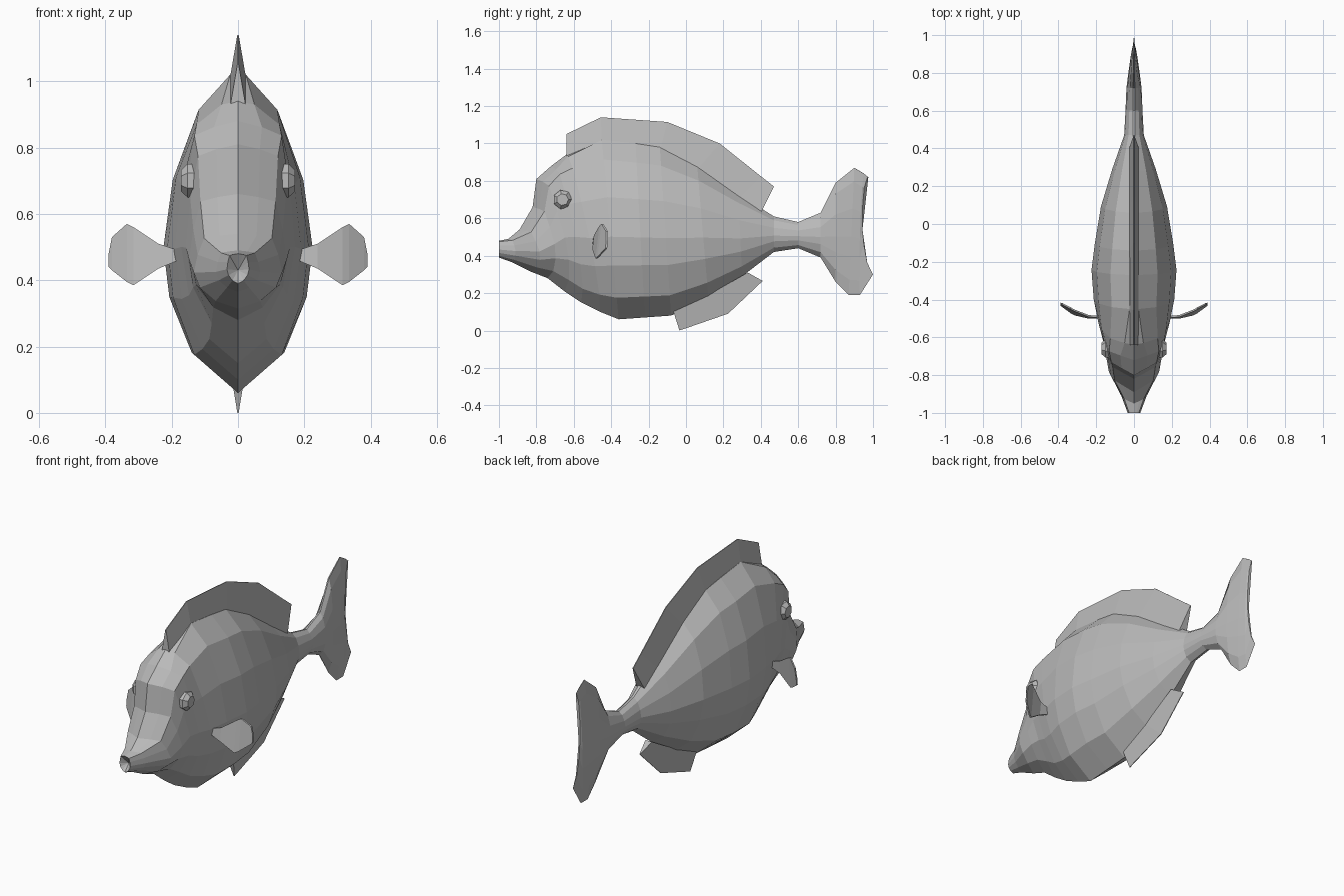
import bpy, bmesh, math
from mathutils import Vector, Matrix

if "Cube" in bpy.data.objects:
    bpy.data.objects.remove(bpy.data.objects["Cube"])

grey = bpy.data.materials.new("fish grey")
grey.diffuse_color = (0.5, 0.5, 0.5, 1)
grey.use_nodes = True
grey.node_tree.nodes["Principled BSDF"].inputs["Base Color"].default_value = grey.diffuse_color


def finish(name, bm):
    bmesh.ops.remove_doubles(bm, verts=bm.verts, dist=0.0005)
    bmesh.ops.recalc_face_normals(bm, faces=bm.faces)
    me = bpy.data.meshes.new(name)
    bm.to_mesh(me)
    bm.free()
    me.materials.append(grey)
    ob = bpy.data.objects.new(name, me)
    bpy.context.collection.objects.link(ob)
    return ob


def loft(bm, rings):
    """Skin closed rings of equal length and return their vertices."""
    rows = [[bm.verts.new(p) for p in r] for r in rings]
    n = len(rows[0])
    for a, b in zip(rows, rows[1:]):
        for i in range(n):
            j = (i + 1) % n
            bm.faces.new((a[i], a[j], b[j], b[i]))
    return rows


# Half cross-sections, keel to back: (width fraction, height fraction)
HEAD = [(0, 0), (.48, .1), (.82, .28), (.95, .48), (.87, .72), (.73, .94), (.4, .975), (0, 1)]
BODY = [(0, 0), (.62, .12), (.92, .30), (1, .46), (.875, .68), (.555, .89), (.11, 1), (0, 1)]

# Rings: top y, top z, bottom y, bottom z, half width, head blend, sideways sweep back
RINGS = [
    (-1.0, .48, -1.0, .39, .035, 1, .0),
    (-.95, .49, -.93, .365, .07, 1, .03),
    (-.89, .54, -.83, .315, .14, 1, .08),
    (-.82, .66, -.74, .28, .155, 1, .08),
    (-.80, .81, -.65, .21, .165, 1, .08),
    (-.72, .88, -.56, .15, .18, 1, .05),
    (-.64, .94, -.46, .10, .195, .5, .03),
    (-.45, 1.02, -.36, .06, .213, 0, 0),
    (-.27, 1.0, -.22, .07, .225, 0, 0),
    (-.14, .98, -.08, .08, .208, 0, 0),
    (.06, .88, .12, .17, .175, 0, 0),
    (.28, .73, .30, .29, .115, 0, 0),
    (.47, .61, .47, .42, .052, 0, 0),
    (.60, .58, .60, .44, .045, 0, 0),
    (.72, .63, .72, .39, .04, 0, 0),
    (.80, .79, .80, .26, .03, 0, 0),
    (.90, .87, .87, .19, .018, 0, 0),
    (.95, .84, .93, .19, .01, 0, -.01),
    (.975, .82, 1.0, .30, .004, 0, -.045),
]


def body_ring(yt, zt, yb, zb, hw, h, sweep):
    half = []
    for (wh, th), (wb, tb) in zip(HEAD, BODY):
        w, t = wb + (wh - wb) * h, tb + (th - tb) * h
        half.append((hw * w, yb + (yt - yb) * t + sweep * w, zb + (zt - zb) * t))
    return half + [(-x, y, z) for x, y, z in half[-2:0:-1]]


# Body and tail fin, with a recessed mouth at the front
bm = bmesh.new()
rows = loft(bm, [body_ring(*r) for r in RINGS])
mouth = bm.verts.new((0, -.965, .43))
n = len(rows[0])
for i in range(n):
    bm.faces.new((rows[0][i], mouth, rows[0][(i + 1) % n]))
bm.faces.new(rows[-1])
finish("body", bm)


def blade(name, stations, thick):
    """Wedge-shaped fin on the centre line: base y, base z, tip y, tip z."""
    bm = bmesh.new()
    rows = loft(bm, [[(-thick, by, bz), (thick, by, bz), (.002, ty, tz), (-.002, ty, tz)]
                     for by, bz, ty, tz in stations])
    bm.faces.new(rows[0])
    bm.faces.new(rows[-1])
    finish(name, bm)


blade("dorsal_fin", [(-.64, .91, -.64, 1.05), (-.45, 1.0, -.455, 1.14), (-.14, .96, -.1, 1.115),
                     (.06, .86, .18, 1.0), (.28, .70, .40, .825), (.40, .63, .47, .77)], .026)
blade("anal_fin", [(-.07, .11, -.035, .0), (.12, .19, .225, .09), (.33, .31, .41, .265)], .02)


def pectoral(name, s):
    # Fan-shaped side fin, curved backwards: x, lower z, upper z
    def pt(x, z, off):
        return (s * x, -.495 + 2 * (x - .2) ** 2 + .12 * (z - .47) + off, z)
    bm = bmesh.new()
    rows = loft(bm, [[pt(x, a, -.005), pt(x, b, -.005), pt(x, b, .005), pt(x, a, .005)]
                     for x, a, b in [(.18, .46, .49), (.24, .435, .51), (.315, .385, .56),
                                     (.335, .395, .57), (.38, .43, .53), (.39, .44, .48)]])
    bm.faces.new(rows[0])
    bm.faces.new(rows[-1])
    finish(name, bm)


def eye(name, s):
    # Bulging seven-sided eye with a flat outer face
    bm = bmesh.new()
    rows = loft(bm, [[(s * x, -.66 + r * math.cos(i * math.tau / 7),
                       .70 + r * math.sin(i * math.tau / 7)) for i in range(7)]
                     for x, r in [(.11, .052), (.152, .052), (.172, .032)]])
    bm.faces.new(rows[0])
    bm.faces.new(rows[-1])
    finish(name, bm)


for side, s in (("left", -1), ("right", 1)):
    pectoral(side + "_pectoral_fin", s)
    eye(side + "_eye", s)
